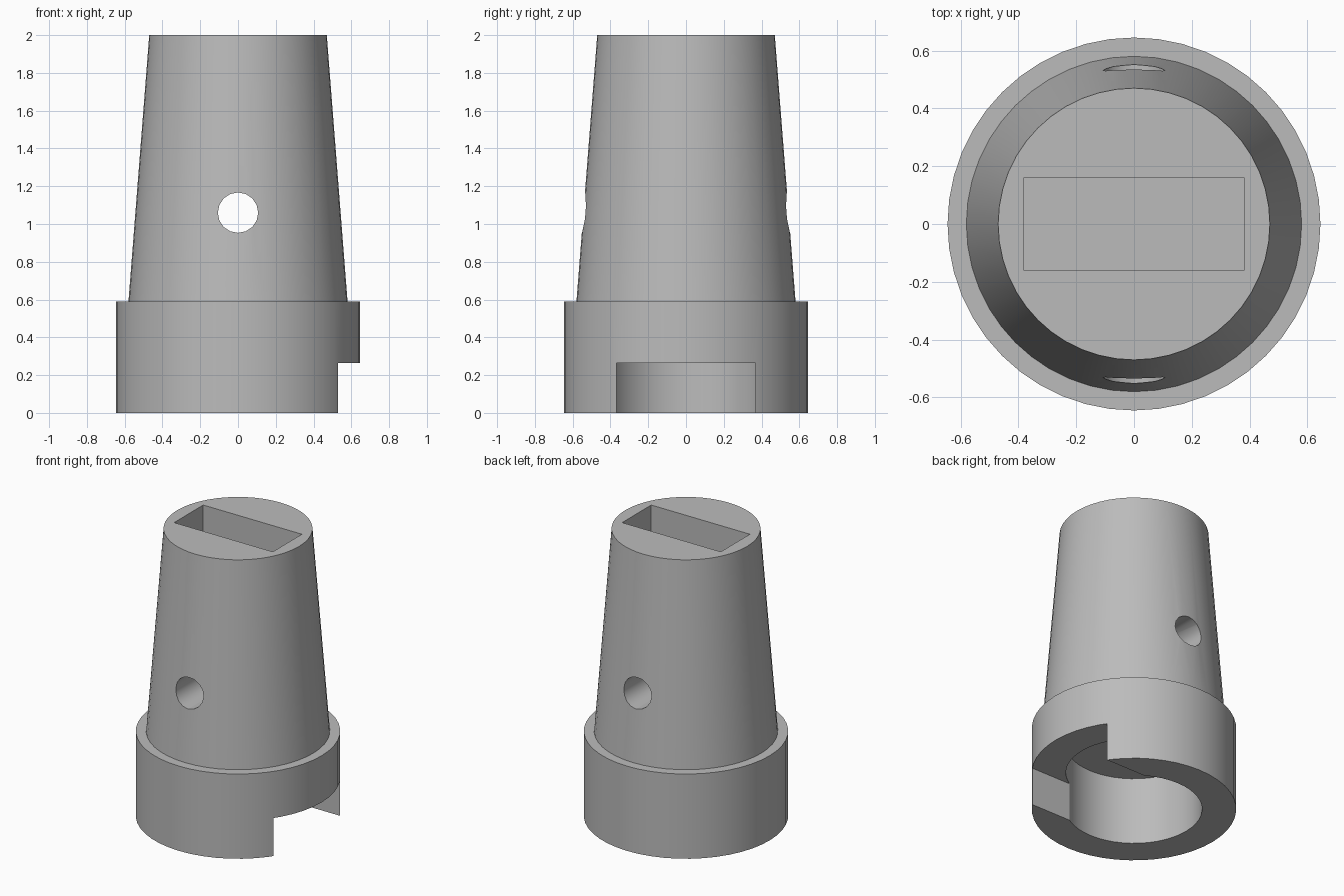
import bpy
import math

if "Cube" in bpy.data.objects:
    bpy.data.objects.remove(bpy.data.objects["Cube"], do_unlink=True)

SIDES = 48

grey = bpy.data.materials.new("plain grey")
grey.use_nodes = True
grey.diffuse_color = (0.5, 0.5, 0.5, 1)
grey.node_tree.nodes["Principled BSDF"].inputs["Base Color"].default_value = (0.5, 0.5, 0.5, 1)


def lathe(name, profile):
    """Turn a closed (radius, z) profile that starts and ends on the axis."""
    verts, rings = [], []
    for r, z in profile:
        if r == 0:
            verts.append((0, 0, z))
            rings.append([len(verts) - 1] * SIDES)
        else:
            start = len(verts)
            for i in range(SIDES):
                a = math.tau * i / SIDES
                verts.append((r * math.cos(a), r * math.sin(a), z))
            rings.append(list(range(start, start + SIDES)))
    faces = []
    for low, high in zip(rings, rings[1:]):
        for i in range(SIDES):
            j = (i + 1) % SIDES
            quad = [low[i], low[j], high[j], high[i]]
            faces.append(list(dict.fromkeys(quad)))
    mesh = bpy.data.meshes.new(name)
    mesh.from_pydata(verts, [], faces)
    mesh.materials.append(grey)
    obj = bpy.data.objects.new(name, mesh)
    bpy.context.collection.objects.link(obj)
    return obj


def box_cutter(name, low, high):
    centre = [(a + b) / 2 for a, b in zip(low, high)]
    bpy.ops.mesh.primitive_cube_add(size=1, location=centre)
    obj = bpy.context.object
    obj.name = name
    obj.scale = [b - a for a, b in zip(low, high)]
    return obj


def cut(target, cutter):
    cutter.hide_render = True
    cutter.hide_set(True)
    cutter.data.materials.append(grey)
    mod = target.modifiers.new(cutter.name, "BOOLEAN")
    mod.operation = "DIFFERENCE"
    mod.solver = "EXACT"
    mod.object = cutter


# Tapered body with a stepped collar and a round bore in its underside
body = lathe("tapered_socket", [
    (0, 0.47), (0.43, 0.47), (0.43, 0), (0.645, 0), (0.645, 0.59),
    (0.58, 0.59), (0.47, 2), (0, 2)])

# Rectangular pocket from the top, closed by a thin floor above the bore
pocket = box_cutter("pocket_cutter", (-0.38, -0.16, 0.476), (0.38, 0.16, 2.1))

# Notch through one side of the collar
notch = box_cutter("notch_cutter", (0, -0.367, -0.1), (0.8, 0.367, 0.265))

# Cross pin hole from front to back
bpy.ops.mesh.primitive_cylinder_add(
    vertices=16, radius=0.107, depth=2, location=(0, 0, 1.06),
    rotation=(math.pi / 2, 0, 0))
pin_hole = bpy.context.object
pin_hole.name = "pin_hole_cutter"

for cutter in (pocket, notch, pin_hole):
    cut(body, cutter)

# Bake the cuts into the body and drop the cutters
bpy.context.view_layer.update()
graph = bpy.context.evaluated_depsgraph_get()
solid = bpy.data.meshes.new_from_object(body.evaluated_get(graph))
body.modifiers.clear()
body.data = solid
for cutter in (pocket, notch, pin_hole):
    bpy.data.objects.remove(cutter, do_unlink=True)

# Smooth the round walls, keep the rims crisp
bpy.ops.object.select_all(action="DESELECT")
body.select_set(True)
bpy.context.view_layer.objects.active = body
bpy.ops.object.shade_smooth_by_angle(angle=math.radians(30))
